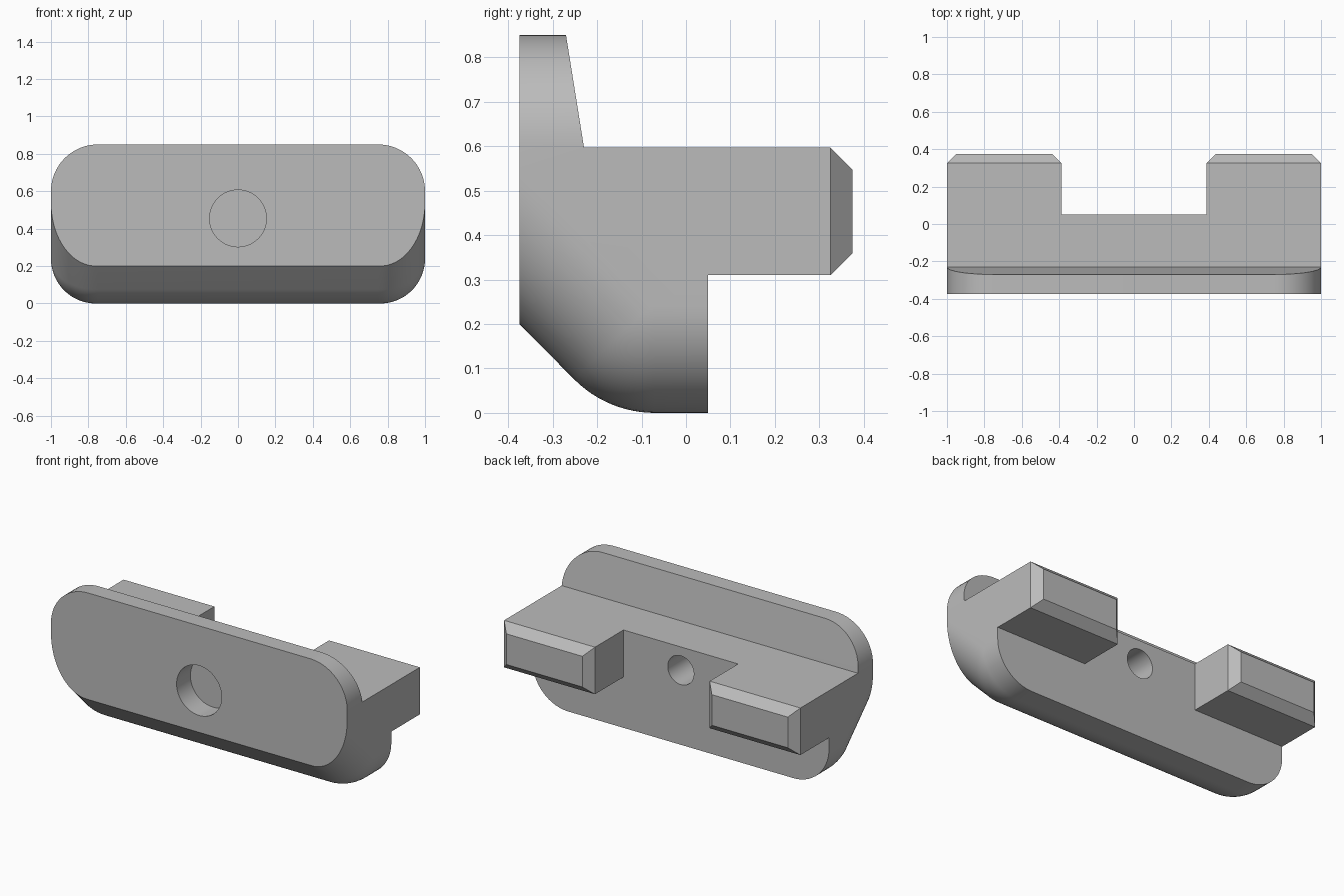
import bpy
import bmesh
from math import sin, cos, pi, sqrt
from mathutils import Matrix

if "Cube" in bpy.data.objects:
    bpy.data.objects.remove(bpy.data.objects["Cube"])

FRONT, BACK = -0.375, 0.05      # plate depth
TOP, SHELF = 0.85, 0.597        # plate height and shelf level
R_TOP, R_LOW = 0.25, 0.24       # corner radii
R_BEND = 0.256                  # bend between chamfer and underside
HOLE_Z = 0.455
STEPS = 16

grey = bpy.data.materials.new("plain grey")
grey.use_nodes = True
colour = (0.5, 0.5, 0.5, 1)
grey.diffuse_color = colour
grey.node_tree.nodes["Principled BSDF"].inputs["Base Color"].default_value = colour


def make_object(name, bm):
    bmesh.ops.recalc_face_normals(bm, faces=bm.faces)
    mesh = bpy.data.meshes.new(name)
    bm.to_mesh(mesh)
    bm.free()
    mesh.materials.append(grey)
    obj = bpy.data.objects.new(name, mesh)
    bpy.context.collection.objects.link(obj)
    return obj


def loft(name, rings):
    """Skin a row of equal-length closed rings and cap both ends."""
    bm = bmesh.new()
    rows = [[bm.verts.new(p) for p in ring] for ring in rings]
    for a, b in zip(rows, rows[1:]):
        for i in range(len(a)):
            j = (i + 1) % len(a)
            bm.faces.new((a[i], a[j], b[j], b[i]))
    bm.faces.new(rows[0])
    bm.faces.new(rows[-1])
    return make_object(name, bm)


def inset(x, radius):
    """How far a rounded corner pulls the edge in at this x."""
    u = max(0, abs(x) - (1 - radius))
    return radius - sqrt(max(0, radius * radius - u * u))


def plate_section(x):
    low, high = inset(x, R_LOW), inset(x, R_TOP)
    top = TOP - high
    pts = [(FRONT, top), (FRONT, 0.2 + sqrt(2) * low)]
    for i in range(13):                       # bend under the chamfer
        a = pi / 4 * (1 - i / 12)
        r = R_BEND - low
        pts.append((-0.07 - r * sin(a), R_BEND - r * cos(a)))
    pts += [(BACK, low), (BACK, SHELF), (-0.23, SHELF),
            (-0.27 + 0.04 * high / R_TOP, top)]
    return [(x, y, z) for y, z in pts]


# Plate with rounded corners, chamfered lower front and shelf
half = [1 - R_TOP + R_TOP * sin(pi / 2 * i / STEPS) for i in range(STEPS + 1)]
plate = loft("mounting_plate", [plate_section(x) for x in
                                [-x for x in reversed(half)] + half])


# Two rear arms with chamfered ends
def arm(name, side):
    def ring(y, c):
        x0, x1, z0, z1 = 0.387 + c, 1 - c, 0.31 + c, SHELF - c
        return [(side * x, y, z) for x, z in
                ((x0, z0), (x1, z0), (x1, z1), (x0, z1))]
    return loft(name, [ring(BACK, 0), ring(0.325, 0), ring(0.375, 0.05)])


# Round recesses in the front and the back
def bore(name, radius, y0, y1):
    bm = bmesh.new()
    place = Matrix.Translation((0, (y0 + y1) / 2, HOLE_Z)) @ Matrix.Rotation(pi / 2, 4, "X")
    bmesh.ops.create_cone(bm, cap_ends=True, segments=64, radius1=radius,
                          radius2=radius, depth=y1 - y0, matrix=place)
    obj = make_object(name, bm)
    obj.hide_render = True
    return obj


parts = [(arm("left_arm", 1), "UNION"), (arm("right_arm", -1), "UNION"),
         (bore("front_recess", 0.152, FRONT - 0.1, -0.242), "DIFFERENCE"),
         (bore("back_hole", 0.088, -0.235, BACK + 0.1), "DIFFERENCE")]

bpy.context.view_layer.objects.active = plate
for obj, operation in parts:
    mod = plate.modifiers.new(obj.name, "BOOLEAN")
    mod.operation = operation
    mod.solver = "EXACT"
    mod.object = obj
    bpy.ops.object.modifier_apply(modifier=mod.name)
    bpy.data.objects.remove(obj)

# Merge the flat strips and keep the sharp edges crisp
bm = bmesh.new()
bm.from_mesh(plate.data)
bmesh.ops.remove_doubles(bm, verts=bm.verts, dist=0.0002)
bmesh.ops.dissolve_limit(bm, angle_limit=0.01, verts=bm.verts, edges=bm.edges)
bm.to_mesh(plate.data)
bm.free()
bpy.ops.object.select_all(action="DESELECT")
plate.select_set(True)
bpy.ops.object.shade_smooth_by_angle(angle=pi / 7)
